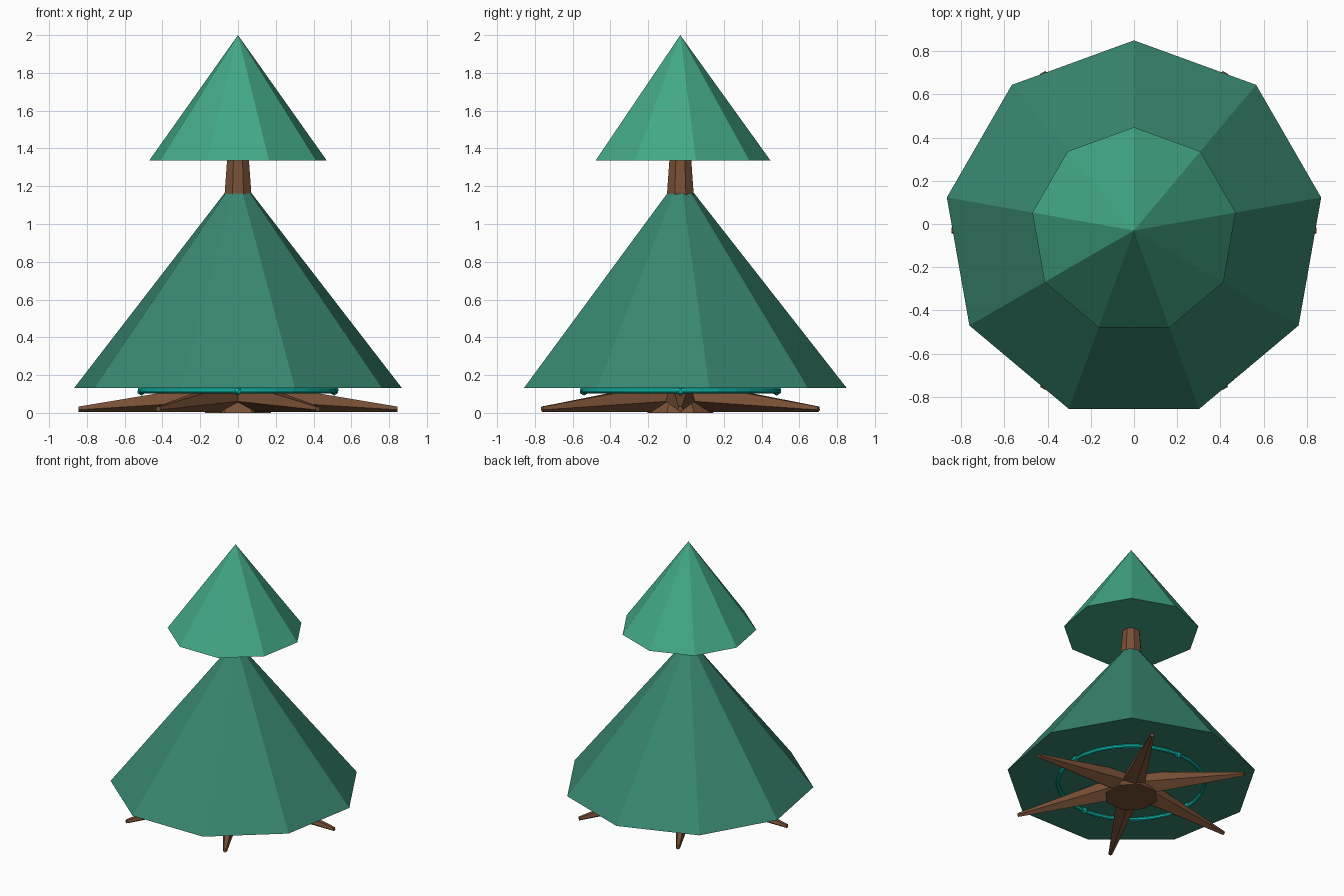
import bpy, bmesh, math
from mathutils import Vector

if "Cube" in bpy.data.objects:
    bpy.data.objects.remove(bpy.data.objects["Cube"])

CY = -0.03  # tree axis offset in y


def material(name, rgb):
    m = bpy.data.materials.new(name)
    m.diffuse_color = (*rgb, 1)
    m.use_nodes = True
    m.node_tree.nodes["Principled BSDF"].inputs["Base Color"].default_value = m.diffuse_color
    return m


BARK = material("bark", (0.19, 0.08, 0.036))
LOWER = material("lower_green", (0.04, 0.24, 0.165))
UPPER = material("upper_green", (0.055, 0.39, 0.24))
TEAL = material("teal", (0.005, 0.55, 0.46))


def loft(name, stations, sides, phase, mat, direction=(0, 0, 1)):
    """Flat-sided solid through (centre, radius) stations; radius 0 makes a tip."""
    bm = bmesh.new()
    d = Vector(direction).normalized()
    if abs(d.z) > 0.9:
        u, v = Vector((1, 0, 0)), Vector((0, 1, 0))
    else:
        u = Vector((-d.y, d.x, 0)).normalized()
        v = Vector((0, 0, 1))
    rings = []
    for c, r in stations:
        if r == 0:
            rings.append([bm.verts.new(c)])
            continue
        angles = [phase + 2 * math.pi * i / sides for i in range(sides)]
        rings.append([bm.verts.new(Vector(c) + u * r * math.cos(a) + v * r * math.sin(a))
                      for a in angles])
    for a, b in zip(rings, rings[1:]):
        for i in range(sides):
            j = (i + 1) % sides
            bm.faces.new((a[i], a[j], b[0]) if len(b) == 1 else (a[i], a[j], b[j], b[i]))
    for ring in (rings[0], rings[-1]):
        if len(ring) > 2:
            bm.faces.new(ring)
    bmesh.ops.recalc_face_normals(bm, faces=bm.faces)
    me = bpy.data.meshes.new(name)
    bm.to_mesh(me)
    bm.free()
    me.materials.append(mat)
    ob = bpy.data.objects.new(name, me)
    bpy.context.collection.objects.link(ob)
    return ob


# Foliage cones, nine-sided with a corner at the back
loft("lower_foliage", [((0, CY, 0.133), 0.88), ((0, CY, 1.256), 0)], 9, math.pi / 2, LOWER)
loft("upper_foliage", [((0, CY, 1.335), 0.478), ((0, CY, 2.0), 0)], 9, math.pi / 2, UPPER)

# Octagonal trunk with flared foot
loft("trunk", [((0, CY, 0), 0.19), ((0, CY, 0.1), 0.122), ((0, CY, 0.3), 0.112),
               ((0, CY, 1.165), 0.076), ((0, CY, 1.4), 0.058)], 8, math.pi / 8, BARK)

# Six tapering roots
for k in range(6):
    a = k * math.pi / 3
    d = Vector((math.cos(a), math.sin(a), 0))
    o = Vector((0, CY, 0))
    loft(f"root_{k + 1}", [(o + d * 0.08 + Vector((0, 0, 0.091)), 0.086),
                           (o + d * 0.845 + Vector((0, 0, 0.021)), 0.015)],
         5, -math.pi / 2, BARK, d)

# Ring under the foliage with four beads
bpy.ops.mesh.primitive_torus_add(major_radius=0.515, minor_radius=0.014, major_segments=32,
                                 minor_segments=8, location=(0, CY, 0.117))
ring = bpy.context.object
ring.name = "ring"
ring.data.materials.append(TEAL)
for k in range(4):
    a = k * math.pi / 2
    bpy.ops.mesh.primitive_ico_sphere_add(
        subdivisions=1, radius=0.026,
        location=(0.51 * math.cos(a), CY + 0.51 * math.sin(a), 0.117))
    bead = bpy.context.object
    bead.name = f"ring_bead_{k + 1}"
    bead.data.materials.append(TEAL)
